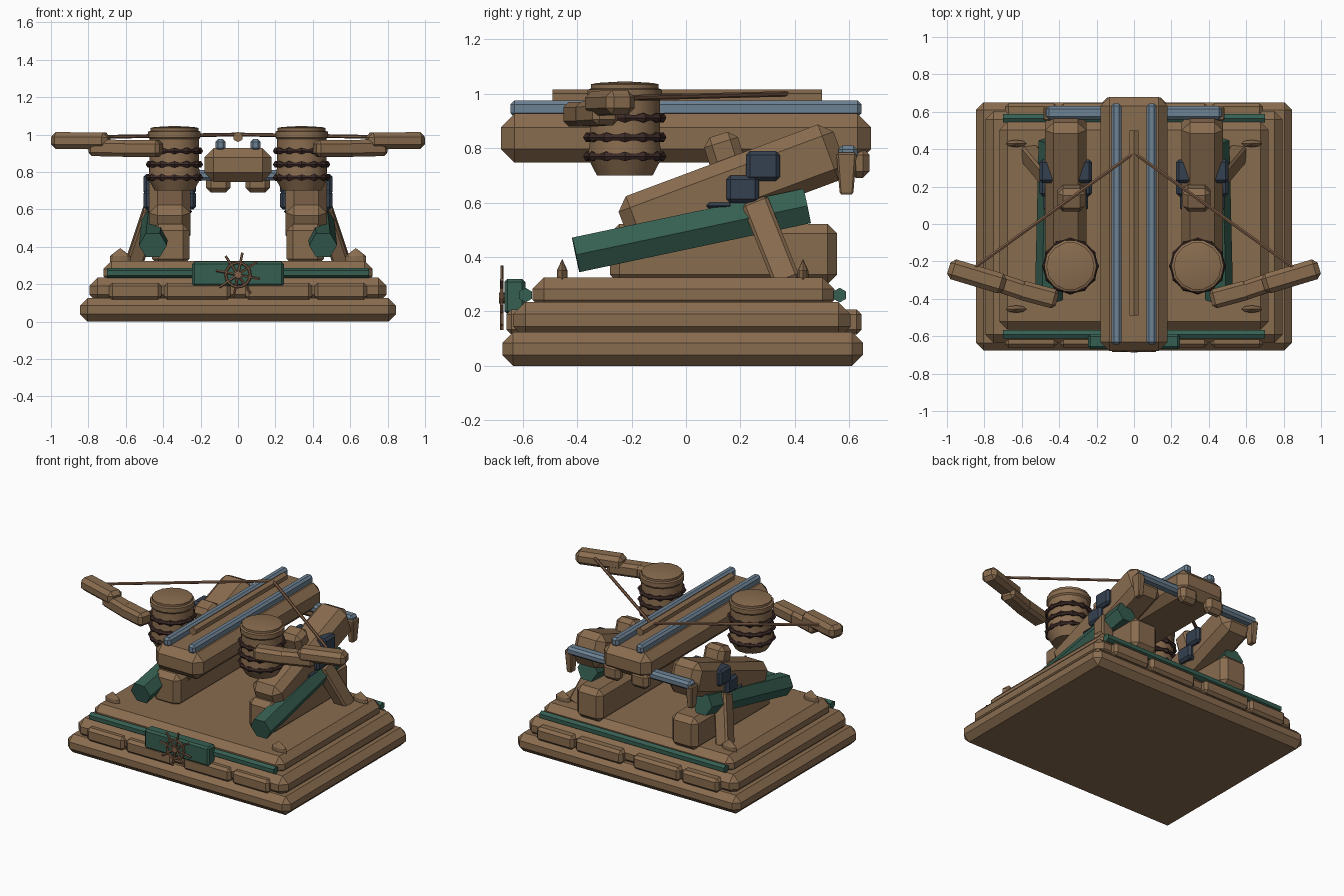
import bpy, bmesh, math
from mathutils import Matrix, Vector

cube = bpy.data.objects.get("Cube")
if cube:
    bpy.data.objects.remove(cube, do_unlink=True)


def material(name, rgb):
    m = bpy.data.materials.new(name)
    m.use_nodes = True
    m.diffuse_color = (*rgb, 1)
    m.node_tree.nodes["Principled BSDF"].inputs["Base Color"].default_value = (*rgb, 1)
    return m


WOOD = material("brown wood", (0.25, 0.15, 0.078))
GREEN = material("dark green", (0.036, 0.112, 0.082))
STEEL = material("blue grey steel", (0.15, 0.22, 0.29))
NAVY = material("dark navy iron", (0.035, 0.052, 0.08))
ROPE = material("dark rope", (0.045, 0.023, 0.02))
COPPER = material("copper brown", (0.22, 0.115, 0.065))


def finish(name, bm, mat, smooth=False):
    bmesh.ops.recalc_face_normals(bm, faces=bm.faces)
    me = bpy.data.meshes.new(name)
    bm.to_mesh(me)
    bm.free()
    me.materials.append(mat)
    ob = bpy.data.objects.new(name, me)
    bpy.context.collection.objects.link(ob)
    if smooth:
        bpy.ops.object.select_all(action='DESELECT')
        ob.select_set(True)
        bpy.context.view_layer.objects.active = ob
        bpy.ops.object.shade_smooth_by_angle(angle=math.radians(35))
    return ob


def frame(p, q):
    """Matrix at the midpoint of p-q with local z along the line."""
    p, q = Vector(p), Vector(q)
    z = (q - p).normalized()
    side = Vector((1, 0, 0)) if abs(z.x) < 0.8 else Vector((0, 1, 0))
    x = (side - z * side.dot(z)).normalized()
    y = z.cross(x)
    m = Matrix((x, y, z)).transposed().to_4x4()
    m.translation = (p + q) / 2
    return m, (q - p).length


def chamfered(size, bevel, taper=1.0):
    bm = bmesh.new()
    bmesh.ops.create_cube(bm, size=1)
    bmesh.ops.scale(bm, vec=size, verts=bm.verts)
    if bevel:
        bmesh.ops.bevel(bm, geom=bm.edges[:], offset=bevel, segments=1,
                        affect='EDGES', clamp_overlap=True)
    for v in bm.verts:
        k = 1 + (taper - 1) * (0.5 - v.co.z / size[2])
        v.co.x *= k
        v.co.y *= k
    return bm


def box(name, x, y, z, mat, bevel=0.02, taper=1.0):
    """Chamfered box from its ranges; taper scales the bottom."""
    bm = chamfered([r[1] - r[0] for r in (x, y, z)], bevel, taper)
    bmesh.ops.translate(bm, vec=[sum(r) / 2 for r in (x, y, z)], verts=bm.verts)
    return finish(name, bm, mat)


def beam(name, p, q, width, depth, mat, bevel=0.02, taper=1.0):
    m, length = frame(p, q)
    bm = chamfered((width, depth, length), bevel, taper)
    bm.transform(m)
    return finish(name, bm, mat)


def rod(name, p, q, r, mat, n=6, r2=None, turn=0.0):
    m, length = frame(p, q)
    bm = bmesh.new()
    bmesh.ops.create_cone(bm, cap_ends=True, segments=n, radius1=r,
                          radius2=r if r2 is None else r2, depth=length)
    bm.transform(m @ Matrix.Rotation(turn, 4, 'Z'))
    return finish(name, bm, mat)


def lathe(name, profile, center, n, mat, scale=(1, 1, 1), smooth=False):
    bm = bmesh.new()
    vs = [bm.verts.new((r, 0, z)) for r, z in profile]
    es = [bm.edges.new(pair) for pair in zip(vs, vs[1:])]
    bmesh.ops.spin(bm, geom=vs + es, cent=(0, 0, 0), axis=(0, 0, 1),
                   angle=math.tau, steps=n)
    bmesh.ops.remove_doubles(bm, verts=bm.verts, dist=0.0005)
    bmesh.ops.scale(bm, vec=scale, verts=bm.verts)
    bmesh.ops.translate(bm, vec=center, verts=bm.verts)
    return finish(name, bm, mat, smooth)


def ring(name, center, major, minor, n, sides, mat, wave=0.0, upright=False):
    """Torus whose thickness can swell at every third section."""
    bm = bmesh.new()
    loops = []
    for i in range(n):
        a = math.tau * i / n
        t = minor * (1 + wave * math.cos(a * n / 3))
        loop = []
        for j in range(sides):
            b = math.tau * j / sides
            rad = major + t * math.cos(b)
            loop.append(bm.verts.new((rad * math.cos(a), rad * math.sin(a), t * math.sin(b))))
        loops.append(loop)
    for i in range(n):
        for j in range(sides):
            k = (j + 1) % sides
            nxt = loops[(i + 1) % n]
            bm.faces.new((loops[i][j], nxt[j], nxt[k], loops[i][k]))
    m = Matrix.Translation(center)
    bm.transform(m @ Matrix.Rotation(math.pi / 2, 4, 'X') if upright else m)
    return finish(name, bm, mat)


# Stepped base
box("base_lower", (-0.845, 0.845), (-0.675, 0.65), (0, 0.125), WOOD, 0.04)
box("base_middle", (-0.795, 0.795), (-0.635, 0.605), (0.1, 0.235), WOOD, 0.045)
box("base_upper", (-0.72, 0.72), (-0.565, 0.545), (0.2, 0.325), WOOD, 0.043)

# Blocks and green rails on the front and back of the base
for side, y0, y1, yr in (("front", -0.66, -0.59, -0.59), ("back", 0.57, 0.645, 0.565)):
    for i, (a, b) in enumerate(((-0.69, -0.41), (-0.395, -0.04), (0.04, 0.395), (0.41, 0.69))):
        box(f"{side}_block_{i}", (a, b), (y0, y1), (0.115, 0.207), WOOD, 0.018)
    rod(f"{side}_rail", (-0.7, yr, 0.26), (0.7, yr, 0.26), 0.027, GREEN)

# Front plate with spoked wheel
box("front_plate", (-0.245, 0.245), (-0.668, -0.59), (0.19, 0.32), GREEN, 0.012)
ring("wheel_rim", (0, -0.677, 0.25), 0.065, 0.008, 16, 6, COPPER, upright=True)
rod("wheel_hub", (0, -0.687, 0.25), (0, -0.65, 0.25), 0.02, COPPER, 8)
for i in range(8):
    a = math.tau * (i + 0.25) / 8
    rod("wheel_spoke", (0, -0.677, 0.25),
        (0.12 * math.sin(a), -0.677, 0.25 + 0.12 * math.cos(a)), 0.007, COPPER, 5)

# Central stock, rails, groove bar, rear bar
box("stock", (-0.18, 0.18), (-0.68, 0.68), (0.747, 0.927), WOOD, 0.05)
rod("groove_bar", (0, -0.49, 0.987), (0, 0.5, 0.987), 0.028, WOOD, 6)
box("rear_crossbar", (-0.47, 0.47), (0.56, 0.63), (0.755, 0.81), STEEL, 0.015)

DRUM = [(0, 0.70), (0.105, 0.70), (0.14, 0.765), (0.132, 0.82), (0.132, 0.975),
        (0.14, 0.985), (0.14, 1.015), (0.128, 1.02), (0.128, 1.035),
        (0.105, 1.04), (0, 1.046)]
SPIKE = [(0, -0.04), (0.055, -0.04), (0.055, 0.025), (0, 0.068)]

for s, side in ((1, "left"), (-1, "right")):
    def P(x, y, z):
        return (s * x, y, z)

    def X(a, b):
        return tuple(sorted((s * a, s * b)))

    # Corner spikes
    for end, y in (("front", -0.455), ("back", 0.43)):
        lathe(f"{side}_{end}_spike", SPIKE, P(0.63, y, 0.325), 8, WOOD, (1, 0.36, 1))

    # Supports and sloping frame beam
    box(f"{side}_support", X(0.26, 0.46), (-0.28, 0.555), (0.3, 0.522), WOOD, 0.035)
    beam(f"{side}_sloping_beam", P(0.365, -0.225, 0.505), P(0.365, 0.565, 0.8),
         0.22, 0.22, WOOD, 0.045)
    beam(f"{side}_beam_knob", P(0.335, 0.17, 0.69), P(0.335, 0.12, 0.85),
         0.15, 0.13, WOOD, 0.03)
    beam(f"{side}_strut", P(0.56, 0.375, 0.3), P(0.46, 0.255, 0.6), 0.09, 0.1, WOOD, 0.012)
    rod(f"{side}_green_pole", P(0.455, -0.405, 0.408), P(0.435, 0.445, 0.588),
        0.075, GREEN, 6, turn=math.pi / 6)

    # Iron clamps through the sloping beam
    for i, (y, z, h) in enumerate((((0.22, 0.345), (0.68, 0.79), 0.14),
                                   ((0.148, 0.268), (0.598, 0.7), 0.14),
                                   ((0.07, 0.175), (0.572, 0.605), 0.12))):
        box(f"{side}_clamp_{i}", X(0.365 - h, 0.365 + h), y, z, NAVY, 0.015)

    # Rear pegs, stock feet, metal rails
    box(f"{side}_peg", X(0.43, 0.485), (0.552, 0.628), (0.63, 0.785), WOOD, 0.008, 0.65)
    box(f"{side}_foot", X(0.04, 0.17), (0.6, 0.675), (0.69, 0.8), WOOD, 0.025)
    box(f"{side}_track_rail", X(0.067, 0.121), (-0.645, 0.645), (0.915, 0.975), STEEL, 0.014)

    # Torsion drum with rope rings
    lathe(f"{side}_drum", DRUM, P(0.34, -0.225, 0), 14, WOOD, smooth=True)
    for i, z in enumerate((0.77, 0.84, 0.912)):
        ring(f"{side}_rope_{i}", P(0.34, -0.225, z), 0.133, 0.015, 36, 6, ROPE, 0.35)

    # Three-part bow arm and string
    beam(f"{side}_arm_inner", P(0.41, -0.405, 0.925), P(0.615, -0.35, 0.925), 0.105, 0.09, WOOD)
    beam(f"{side}_arm_middle", P(0.57, -0.365, 0.925), P(0.79, -0.29, 0.93), 0.1, 0.09, WOOD)
    beam(f"{side}_arm_outer", P(0.69, -0.325, 0.965), P(0.99, -0.235, 0.968), 0.11, 0.09, WOOD, 0.025)
    rod(f"{side}_string", P(0.85, -0.23, 0.985), P(0, 0.38, 1.0), 0.01, COPPER, 6)
